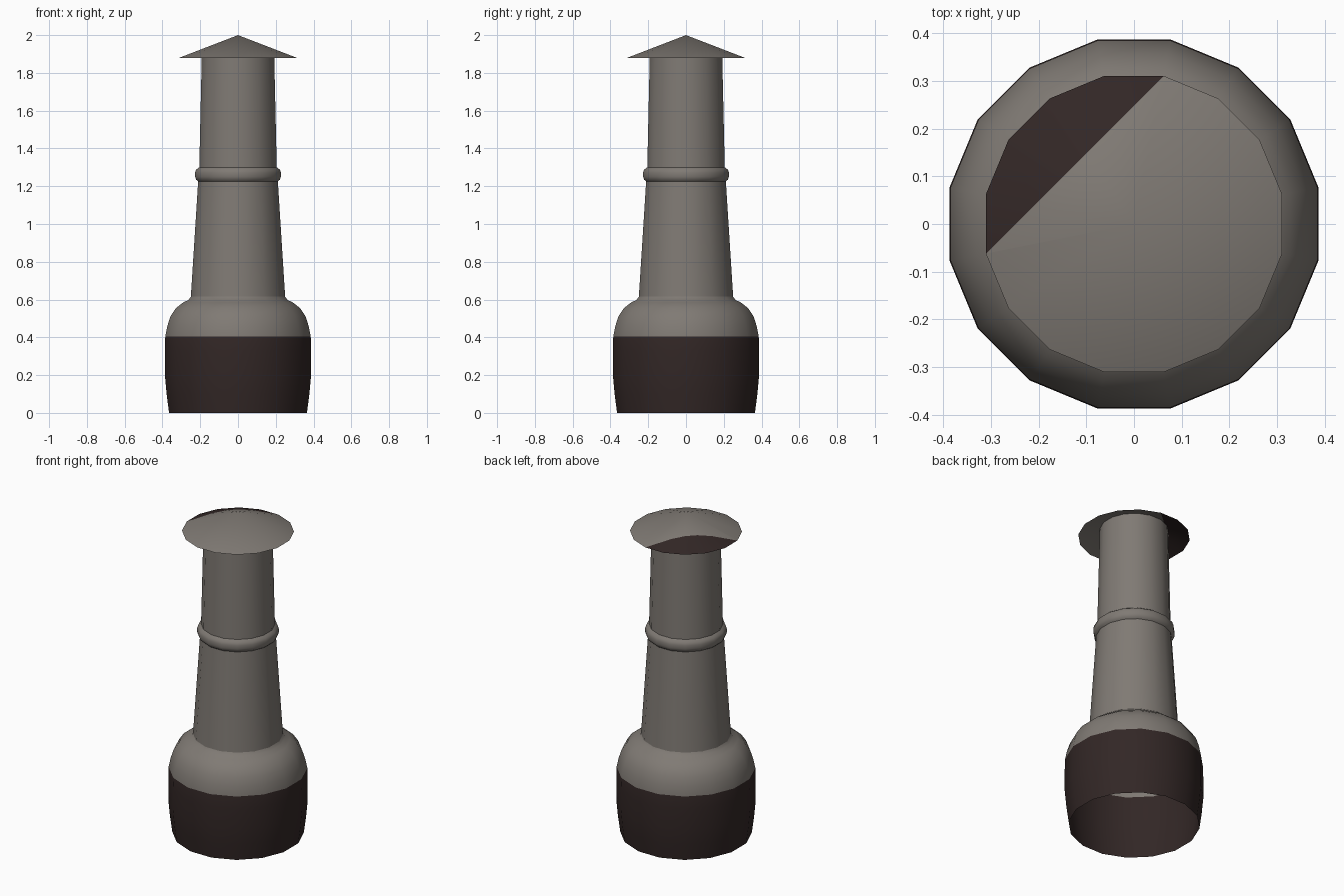
import bpy, bmesh, math
from mathutils import Vector

if "Cube" in bpy.data.objects:
    bpy.data.objects.remove(bpy.data.objects["Cube"])

SIDES = 16
FLAT = math.cos(math.pi / SIDES)   # side-view half width -> corner radius


def material(name, rgb):
    m = bpy.data.materials.new(name)
    m.diffuse_color = (*rgb, 1)
    m.use_nodes = True
    m.node_tree.nodes["Principled BSDF"].inputs["Base Color"].default_value = m.diffuse_color
    return m


clay = material("grey_clay", (0.215, 0.195, 0.175))
soot = material("dark_brown", (0.032, 0.020, 0.019))


def finish(name, bm, angle):
    me = bpy.data.meshes.new(name)
    bm.to_mesh(me)
    bm.free()
    ob = bpy.data.objects.new(name, me)
    bpy.context.collection.objects.link(ob)
    me.materials.append(clay)
    me.materials.append(soot)
    bpy.ops.object.select_all(action='DESELECT')
    ob.select_set(True)
    bpy.context.view_layer.objects.active = ob
    bpy.ops.object.shade_smooth_by_angle(angle=math.radians(angle))
    return ob


def lathe(name, profile, dark_below=-1, angle=50):
    """Open shell of revolution from (half width, height) points, bottom to top."""
    bm = bmesh.new()
    rings = []
    for w, z in profile:
        r = w / FLAT
        rings.append([bm.verts.new((r * math.cos((i + .5) * math.tau / SIDES),
                                    r * math.sin((i + .5) * math.tau / SIDES), z))
                      for i in range(SIDES)])
    for a, b in zip(rings, rings[1:]):
        for i in range(SIDES):
            j = (i + 1) % SIDES
            f = bm.faces.new((a[i], a[j], b[j], b[i]))
            f.material_index = int(f.calc_center_median().z < dark_below)
    return finish(name, bm, angle)


# Bulging base, open underneath, dark up to z = 0.4
lathe("base", [(.365, 0), (.378, .10), (.387, .20), (.387, .33), (.385, .405), (.374, .46),
               (.358, .51), (.328, .555), (.29, .585), (.262, .598), (.25, .615)],
      dark_below=.405)

# Tapering flue with a rounded collar, running up inside the cap
lathe("flue", [(.25, .61), (.211, 1.225), (.222, 1.235), (.227, 1.25), (.227, 1.272),
               (.222, 1.288), (.205, 1.30), (.191, 1.925)])

# Shallow open conical cap with one dark side
bm = bmesh.new()
r = .311 / FLAT
rim = [bm.verts.new((r * math.cos((i + .5) * math.tau / SIDES),
                     r * math.sin((i + .5) * math.tau / SIDES), 1.88)) for i in range(SIDES)]
tip = bm.verts.new((0, 0, 2))
for i in range(SIDES):
    bm.faces.new((rim[i], rim[(i + 1) % SIDES], tip))
cut = .2485
bmesh.ops.bisect_plane(bm, geom=bm.verts[:] + bm.edges[:] + bm.faces[:], dist=.0005,
                       plane_co=Vector((-cut / 2, cut / 2, 0)), plane_no=Vector((-1, 1, 0)))
for f in bm.faces:
    c = f.calc_center_median()
    f.material_index = int(c.y - c.x > cut)
finish("cap", bm, 50)
